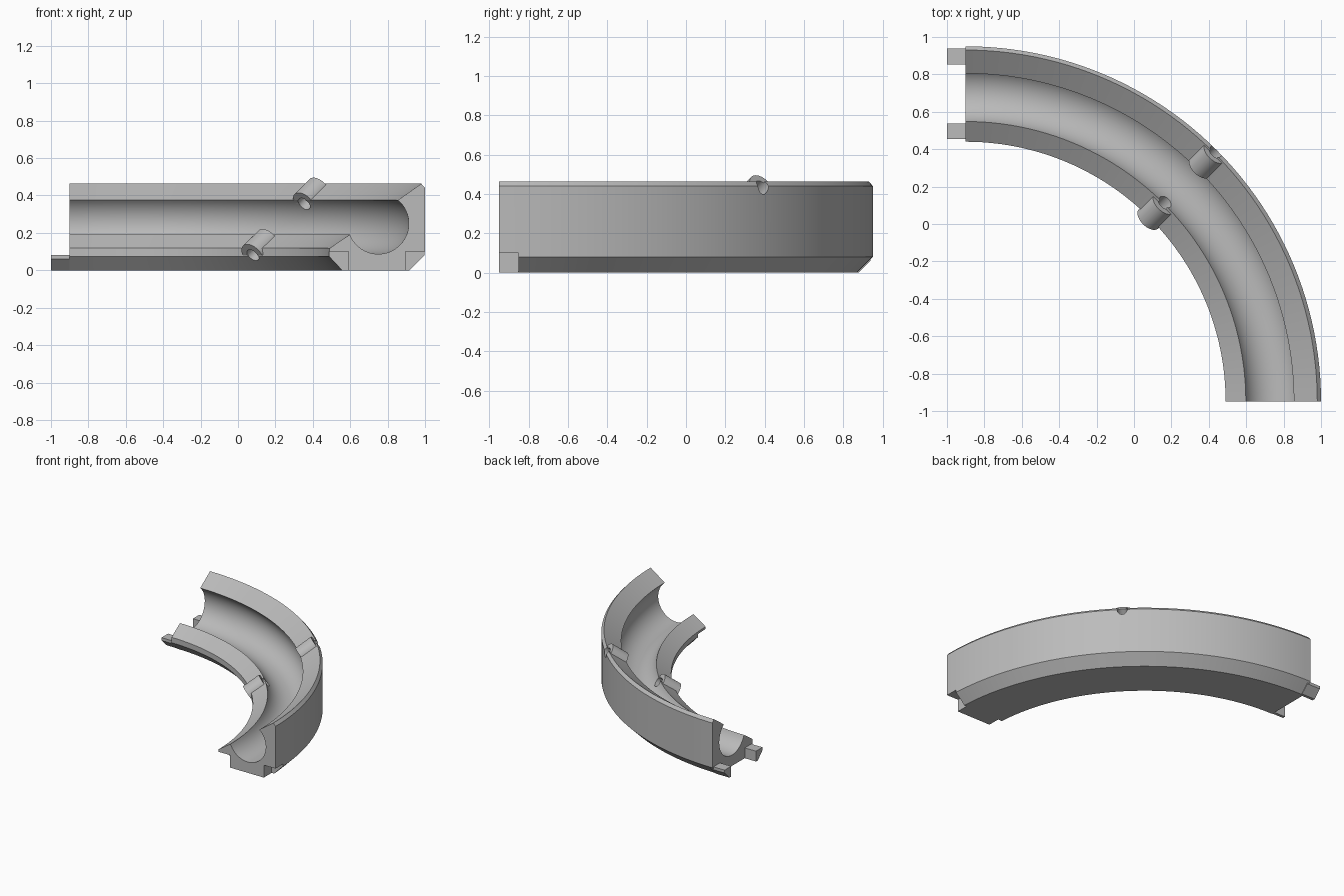
import bpy, bmesh, math
from mathutils import Vector, Matrix

if "Cube" in bpy.data.objects:
    bpy.data.objects.remove(bpy.data.objects["Cube"])

PIVOT = Vector((-0.9, -0.95, 0))      # centre of the quarter bend
STEPS = 48
BORE_R, BORE_X, BORE_Z = 0.163, 1.65, 0.25

grey = bpy.data.materials.new("plain_grey")
grey.use_nodes = True
colour = (0.5, 0.5, 0.5, 1)
grey.diffuse_color = colour
grey.node_tree.nodes["Principled BSDF"].inputs["Base Color"].default_value = colour


def skin(name, rings):
    """Closed solid through a list of matching rings."""
    bm = bmesh.new()
    loops = [[bm.verts.new(p) for p in ring] for ring in rings]
    n = len(loops[0])
    for a, b in zip(loops, loops[1:]):
        for i in range(n):
            j = (i + 1) % n
            bm.faces.new((a[i], a[j], b[j], b[i]))
    bm.faces.new(loops[0])
    bm.faces.new(loops[-1])
    bmesh.ops.recalc_face_normals(bm, faces=bm.faces)
    mesh = bpy.data.meshes.new(name)
    bm.to_mesh(mesh)
    bm.free()
    mesh.materials.append(grey)
    obj = bpy.data.objects.new(name, mesh)
    bpy.context.collection.objects.link(obj)
    return obj


def bar(name, start, end, radius, sweep=math.tau, sides=32):
    """Round (or half round) bar on the 45 degree radial plane, from (r, z) to (r, z)."""
    d = math.sqrt(0.5)
    out, side = Vector((d, d, 0)), Vector((d, -d, 0))
    a, b = [PIVOT + out * r + Vector((0, 0, z)) for r, z in (start, end)]
    up = side.cross(b - a).normalized()
    count = sides if sweep == math.tau else sides + 1
    offs = [side * radius * math.cos(sweep * i / sides) + up * radius * math.sin(sweep * i / sides)
            for i in range(count)]
    if up.z < 0:
        offs = [o - 2 * up * o.dot(up) for o in offs]
    return skin(name, [[p + o for o in offs] for p in (a, b)])


def box(name, lo, hi):
    return skin(name, [[(x, lo[1], lo[2]), (x, hi[1], lo[2]), (x, hi[1], hi[2]), (x, lo[1], hi[2])]
                       for x in (lo[0], hi[0])])


def cut(obj, cutters):
    for c in cutters:
        mod = obj.modifiers.new("cut", 'BOOLEAN')
        mod.operation, mod.solver, mod.object = 'DIFFERENCE', 'EXACT', c
    graph = bpy.context.evaluated_depsgraph_get()
    mesh = bpy.data.meshes.new_from_object(obj.evaluated_get(graph))
    obj.modifiers.clear()
    obj.data = mesh


# Cross-section of the channel: tilted top, round bore, chamfered foot
lip_out, lip_in = (1.755, 0.375), (1.495, 0.19)
a0 = math.atan2(lip_out[1] - BORE_Z, lip_out[0] - BORE_X)
a1 = math.atan2(lip_in[1] - BORE_Z, lip_in[0] - BORE_X) - 0.0
if a1 > a0:
    a1 -= math.tau
bore = [(BORE_X + BORE_R * math.cos(a0 + (a1 - a0) * i / 32),
         BORE_Z + BORE_R * math.sin(a0 + (a1 - a0) * i / 32)) for i in range(33)]
profile = [(1.46, 0), (1.82, 0), (1.9, 0.08), (1.9, 0.44), (1.88, 0.463)] + bore + [(1.39, 0.118), (1.39, 0.075)]

rings = []
for s in range(STEPS + 1):
    t = math.pi / 2 * s / STEPS
    rings.append([PIVOT + Vector((r * math.cos(t), r * math.sin(t), z)) for r, z in profile])
channel = skin("curved_channel", rings)

# Sockets under the front end
sockets = [box("inner_socket_cutter", (0.4, -1.1, -0.1), (0.592, -0.85, 0.1)),
           box("outer_socket_cutter", (0.895, -1.1, -0.1), (1.1, -0.85, 0.1))]

# Pegs at the far end, chamfered like the foot
parts = [channel]
for name, edge, way in (("inner_peg", 0.455, 1), ("outer_peg", 0.937, -1)):
    section = [(0, 0.06), (0.06, 0), (0.083, 0), (0.083, 0.083), (0, 0.083)]
    parts.append(skin(name, [[(x, edge + way * y, z) for y, z in section] for x in (-1, -0.88)]))

# Half-round lugs along the tilted top, each drilled through
drills = []
for name, start, end in (("inner_lug", (1.383, 0.079), (1.5, 0.16)),
                         ("outer_lug", (1.773, 0.355), (1.886, 0.436))):
    lug = bar(name, start, end, 0.073, math.pi)
    s, e = Vector(start), Vector(end)
    drill = bar(name + "_drill", s - (e - s) * 0.6, e + (e - s) * 0.6, 0.038)
    cut(lug, [drill])
    drills.append(drill)
    parts.append(lug)

cut(channel, sockets + drills)
for c in sockets + drills:
    bpy.data.objects.remove(c)

# Smooth the curves, keep the edges crisp
bpy.ops.object.select_all(action='DESELECT')
for p in parts:
    p.select_set(True)
bpy.context.view_layer.objects.active = channel
bpy.ops.object.shade_smooth_by_angle(angle=math.radians(25))
